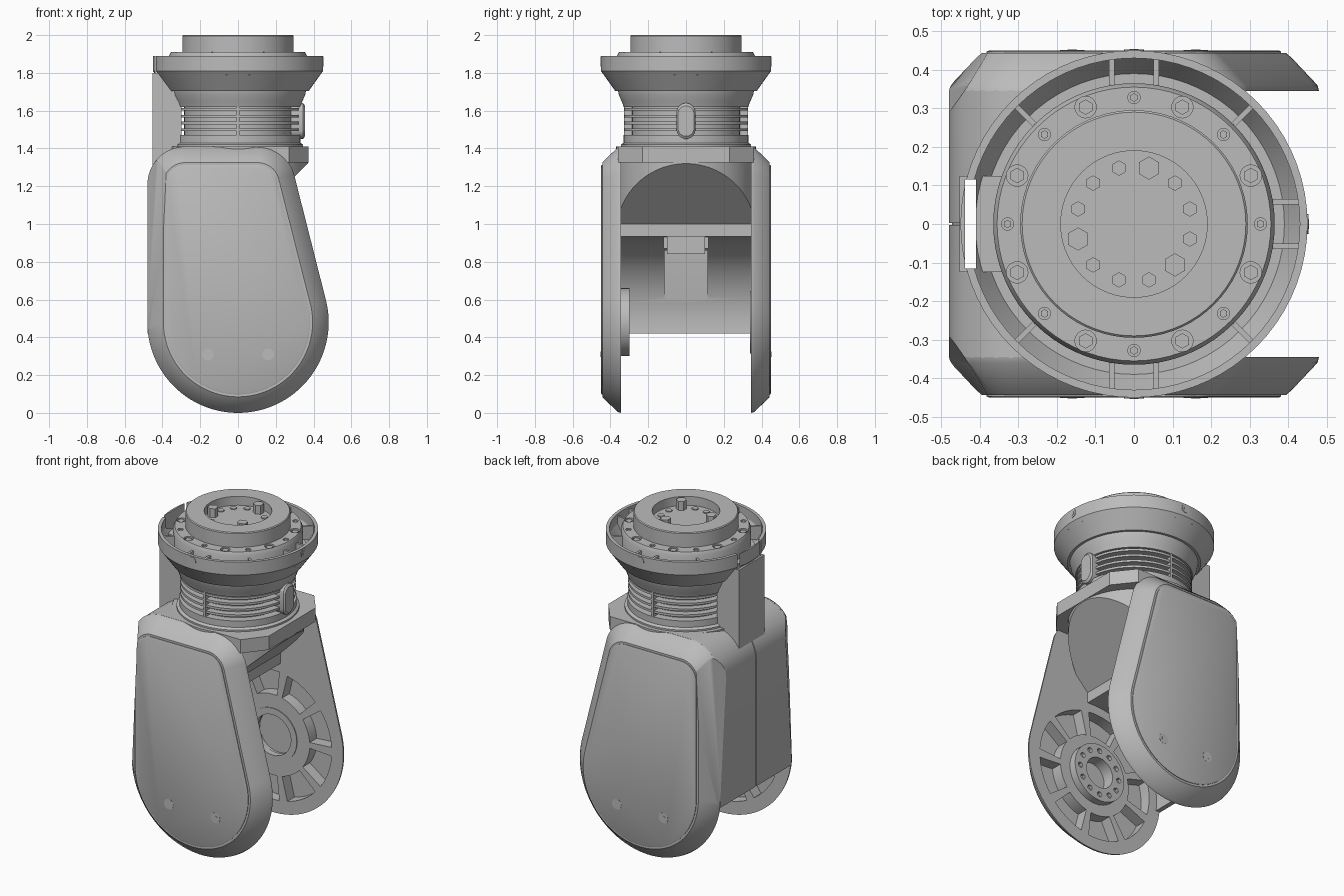
import bpy, bmesh
from math import sin, cos, pi, radians
from mathutils import Matrix, Vector

if "Cube" in bpy.data.objects:
    bpy.data.objects.remove(bpy.data.objects["Cube"])

grey = bpy.data.materials.new("machined grey")
grey.use_nodes = True
grey.diffuse_color = (0.5, 0.5, 0.5, 1)
grey.node_tree.nodes["Principled BSDF"].inputs["Base Color"].default_value = (0.5, 0.5, 0.5, 1)


def make(name, bm):
    bmesh.ops.recalc_face_normals(bm, faces=bm.faces)
    mesh = bpy.data.meshes.new(name)
    bm.to_mesh(mesh)
    bm.free()
    mesh.materials.append(grey)
    ob = bpy.data.objects.new(name, mesh)
    bpy.context.collection.objects.link(ob)
    return ob


def activate(ob):
    bpy.ops.object.select_all(action='DESELECT')
    ob.select_set(True)
    bpy.context.view_layer.objects.active = ob


def cut(ob, cutter):
    activate(ob)
    mod = ob.modifiers.new("cut", 'BOOLEAN')
    mod.operation, mod.solver, mod.object = 'DIFFERENCE', 'EXACT', cutter
    bpy.ops.object.modifier_apply(modifier=mod.name)
    bpy.data.objects.remove(cutter)


def trim(bm, co, no):
    """Slice off everything on the normal's side of a plane and cap it."""
    bmesh.ops.bisect_plane(bm, geom=bm.verts[:] + bm.edges[:] + bm.faces[:],
                           plane_co=co, plane_no=no, clear_outer=True)
    bmesh.ops.holes_fill(bm, edges=[e for e in bm.edges if e.is_boundary])


def trim_shoulder(bm, side):
    """Rear corners lean inwards towards the neck."""
    a, b, c = (Vector((x, side * y, z)) for x, y, z in
               ((-0.48, 0.35, 0.45), (-0.48, 0.285, 1.3), (-0.40, 0.44, 0.9)))
    no = (b - a).cross(c - a)
    trim(bm, a, no if no.x < 0 else -no)


def loft(bm, sections):
    """Skin matching rings of points and cap both ends."""
    rings = [[bm.verts.new(p) for p in ring] for ring in sections]
    n = len(rings[0])
    for a, b in zip(rings, rings[1:]):
        for i in range(n):
            j = (i + 1) % n
            bm.faces.new((a[i], a[j], b[j], b[i]))
    bm.faces.new(rings[0])
    bm.faces.new(rings[-1][::-1])


def box(bm, x0, x1, y0, y1, z0, z1, turn=0):
    m = Matrix.Rotation(turn, 4, 'Z')
    loft(bm, [[m @ Vector(p) for p in ((x0, y0, z), (x1, y0, z), (x1, y1, z), (x0, y1, z))]
              for z in (z0, z1)])


def tube(bm, centre, radius, depth, axis='Z', n=32):
    turn = {'Z': Matrix(), 'Y': Matrix.Rotation(pi / 2, 4, 'X'),
            'X': Matrix.Rotation(pi / 2, 4, 'Y')}[axis]
    bmesh.ops.create_cone(bm, cap_ends=True, segments=n, radius1=radius, radius2=radius,
                          depth=depth, matrix=Matrix.Translation(centre) @ turn)


def lathe(name, profile, steps=72):
    bm = bmesh.new()
    verts = [bm.verts.new((r, 0, z)) for r, z in profile]
    edges = [bm.edges.new(pair) for pair in zip(verts, verts[1:])]
    bmesh.ops.spin(bm, geom=verts + edges, cent=(0, 0, 0), axis=(0, 0, 1),
                   angle=2 * pi, steps=steps)
    bmesh.ops.remove_doubles(bm, verts=bm.verts, dist=0.0005)
    return make(name, bm)


# Teardrop outline wrapped around three circles (x, z, radius)
CIRCLES = ((0, 0.48, 0.48), (-0.28, 1.21, 0.20), (0.104, 1.21, 0.20))
HUB, BORE = 0.48, 0.455


def teardrop(inset, y, n=96):
    ring = []
    for i in range(n):
        a = 2 * pi * (i + 0.5) / n
        x, z, r = max(CIRCLES, key=lambda c: c[0] * cos(a) + c[1] * sin(a) + c[2])
        ring.append((x + (r - inset) * cos(a), y, z + (r - inset) * sin(a)))
    return ring


def polar(r, a, y):
    return (r * cos(a), y, HUB + r * sin(a))


# Fork arms with spoked bearing pockets on the inside and cover panels outside
for side, label in ((-1, "front"), (1, "back")):
    bm = bmesh.new()
    loft(bm, [teardrop(i, side * y) for i, y in
              ((0, 0.345), (0.004, 0.36), (0.07, 0.43), (0.085, 0.443))])
    trim_shoulder(bm, side)
    arm = make(label + "_arm", bm)
    bm = bmesh.new()
    count = 9
    for k in range(count):
        angles = [2 * pi * (k + 0.1 + 0.8 * t / 6) / count for t in range(7)]
        ring = [(0.40, a) for a in angles] + [(0.25, a) for a in reversed(angles)]
        loft(bm, [[polar(r, a, side * y) for r, a in ring] for y in (0.33, 0.415)])
    tube(bm, (0, side * 0.36, HUB), 0.13, 0.08, 'Y')
    cut(arm, make(label + "_pockets", bm))

    bm = bmesh.new()
    loft(bm, [teardrop(i, side * y) for i, y in ((0.098, 0.44), (0.098, 0.447), (0.104, 0.45))])
    make(label + "_cover_panel", bm)
    bm = bmesh.new()
    for x in (-0.16, 0.16):
        tube(bm, (x, side * 0.4495, 0.31), 0.032, 0.003, 'Y', 16)
        tube(bm, (x, side * 0.45, 0.31), 0.014, 0.004, 'Y', 6)
    make(label + "_panel_screws", bm)

# Bearing hub on the front arm, with bolt circle
bm = bmesh.new()
tube(bm, (0, -0.345, HUB), 0.18, 0.09, 'Y', 48)
hub = make("bearing_hub", bm)
bm = bmesh.new()
tube(bm, (0, -0.33, HUB), 0.095, 0.09, 'Y')
for k in range(12):
    tube(bm, polar(0.14, 2 * pi * k / 12, -0.30), 0.016, 0.04, 'Y', 12)
cut(hub, make("hub_holes", bm))

# Low bearing ring on the back arm
bm = bmesh.new()
tube(bm, (0, 0.36, HUB), 0.165, 0.04, 'Y', 48)
ring = make("bearing_ring", bm)
bm = bmesh.new()
tube(bm, (0, 0.36, HUB), 0.125, 0.06, 'Y')
cut(ring, make("ring_bore", bm))


# Rear wall of the fork, in two halves with a seam
def wall_section(y, inset):
    pts = [(-0.48 + inset, y, 0.42), (-0.48 + inset, y, 1.21)]
    for t in range(1, 9):
        a = pi - pi / 2 * t / 8
        pts.append((-0.28 + (0.2 - inset) * cos(a), y, 1.21 + (0.2 - inset) * sin(a)))
    pts += [(0.05, y, 1.41 - inset), (0.05, y, HUB + BORE)]
    for t in range(25):
        a = pi / 2 + radians(97.5) * t / 24
        pts.append((BORE * cos(a), y, HUB + BORE * sin(a)))
    return pts


def cable_slot():
    """Cable duct down the column, opening into the fork."""
    outline = ((-0.438, 0.6), (-0.25, 0.6), (-0.25, 0.89), (-0.41, 0.89),
               (-0.41, 1.95), (-0.438, 1.95))
    bm = bmesh.new()
    loft(bm, [[(x, y, z) for x, z in outline] for y in (-0.115, 0.115)])
    return make("cable_slot", bm)


for name, y0, y1, inset in (("rear_wall_front_half", -0.348, -0.003, 0),
                            ("rear_wall_seam", -0.003, 0.003, 0.008),
                            ("rear_wall_back_half", 0.003, 0.348, 0)):
    bm = bmesh.new()
    loft(bm, [wall_section(y, inset) for y in (y0, y1)])
    if not inset:
        trim_shoulder(bm, 1 if y0 > 0 else -1)
    cut(make(name, bm), cable_slot())

# Round crown block with sloping underside, and a faceted brow above it
bm = bmesh.new()
tube(bm, (0, 0, 1.1725), 0.37, 0.475, 'Z', 72)
trim(bm, (0, 0, 0.95), (1, 0, -1))
make("crown_block", bm)
bm = bmesh.new()
loft(bm, [[(0.1, -0.36, z), (0.27, -0.36, z), (0.372, -0.23, z), (0.372, 0.23, z),
           (0.27, 0.36, z), (0.1, 0.36, z)] for z in (1.325, 1.41)])
make("crown_brow", bm)

# Cable stop under the crown
bm = bmesh.new()
box(bm, -0.2, -0.04, -0.1, 0.1, 0.84, 0.95)
box(bm, -0.22, -0.06, -0.12, 0.12, 0.87, 0.95)
make("cable_stop", bm)

# Neck, cup and mounting flange turned in one piece
neck = lathe("neck_and_flange", [
    (0, 1.38), (0.345, 1.38), (0.345, 1.42), (0.33, 1.43), (0.33, 1.47), (0.285, 1.47),
    (0.285, 1.62), (0.33, 1.62), (0.338, 1.645), (0.355, 1.68), (0.36, 1.705),
    (0.375, 1.705), (0.45, 1.81), (0.45, 1.89), (0.43, 1.89), (0.43, 1.83), (0.39, 1.765),
    (0.365, 1.765), (0.365, 1.89), (0.355, 1.91), (0.295, 1.91), (0.295, 1.995),
    (0.29, 2.0), (0.19, 2.0), (0.19, 1.945), (0, 1.945)])
cut(neck, cable_slot())
bm = bmesh.new()
for k in range(16):
    a = pi * k / 8
    tube(bm, (0.328 * cos(a), 0.328 * sin(a), 1.91), 0.028 if k % 2 else 0.016, 0.05, 'Z', 16)
cut(neck, make("flange_holes", bm))

# Cooling fins with upright ribs
for k in range(4):
    z = 1.492 + 0.036 * k
    lathe("cooling_fin", [(0.28, z), (0.325, z), (0.325, z + 0.014), (0.28, z + 0.014), (0.28, z)])
bm = bmesh.new()
for k in (-1, 1):
    box(bm, 0.27, 0.328, -0.008, 0.008, 1.465, 1.625, k * pi / 2)
make("fin_ribs", bm)

# Pill-shaped plug on the open side
bm = bmesh.new()
pill = []
for k in range(24):
    a = 2 * pi * (k + 0.5) / 24
    pill.append((0.05 * cos(a), 0.05 * sin(a) + (0.045 if sin(a) > 0 else -0.045)))
loft(bm, [[(x, y * s, 1.545 + z * s) for y, z in pill]
          for x, s in ((0.27, 1), (0.345, 1), (0.355, 0.85))])
make("side_plug", bm)

# Cable column joining the cup to the rear wall
bm = bmesh.new()
box(bm, -0.452, -0.30, -0.125, 0.125, 1.28, 1.8)
cut(make("cable_column", bm), cable_slot())

# Divider ribs inside the cup and screws around its rim
bm = bmesh.new()
for k in range(8):
    for off in ((0,) if k % 2 else (-0.058, 0.058)):
        if k != 4:
            box(bm, 0.355, 0.432, off - 0.007, off + 0.007, 1.79, 1.875, k * pi / 4)
make("cup_dividers", bm)
bm = bmesh.new()
for radius, depth, n in ((0.026, 0.004, 16), (0.013, 0.007, 6)):
    tube(bm, (0.45, 0, 1.86), radius, depth, 'X', n)
    for s in (-1, 1):
        tube(bm, (0, s * 0.45, 1.86), radius, depth, 'Y', n)
make("cup_screws", bm)

# Sunken flange bolts, inner bolt circle and three locating posts
bm = bmesh.new()
for k in range(16):
    a = pi * k / 8
    tube(bm, (0.328 * cos(a), 0.328 * sin(a), 1.894), 0.02 if k % 2 else 0.011, 0.024, 'Z', 6)
for k in range(12):
    a = radians(15 + 30 * k)
    post = k % 4 == 2
    tube(bm, (0.15 * cos(a), 0.15 * sin(a), 1.965 if post else 1.945),
         0.03 if post else 0.02, 0.07 if post else 0.012, 'Z', 6)
make("flange_bolts", bm)

for ob in bpy.context.collection.objects:
    if ob.type == 'MESH' and grey.name in ob.data.materials:
        activate(ob)
        bpy.ops.object.shade_smooth_by_angle(angle=radians(30))
